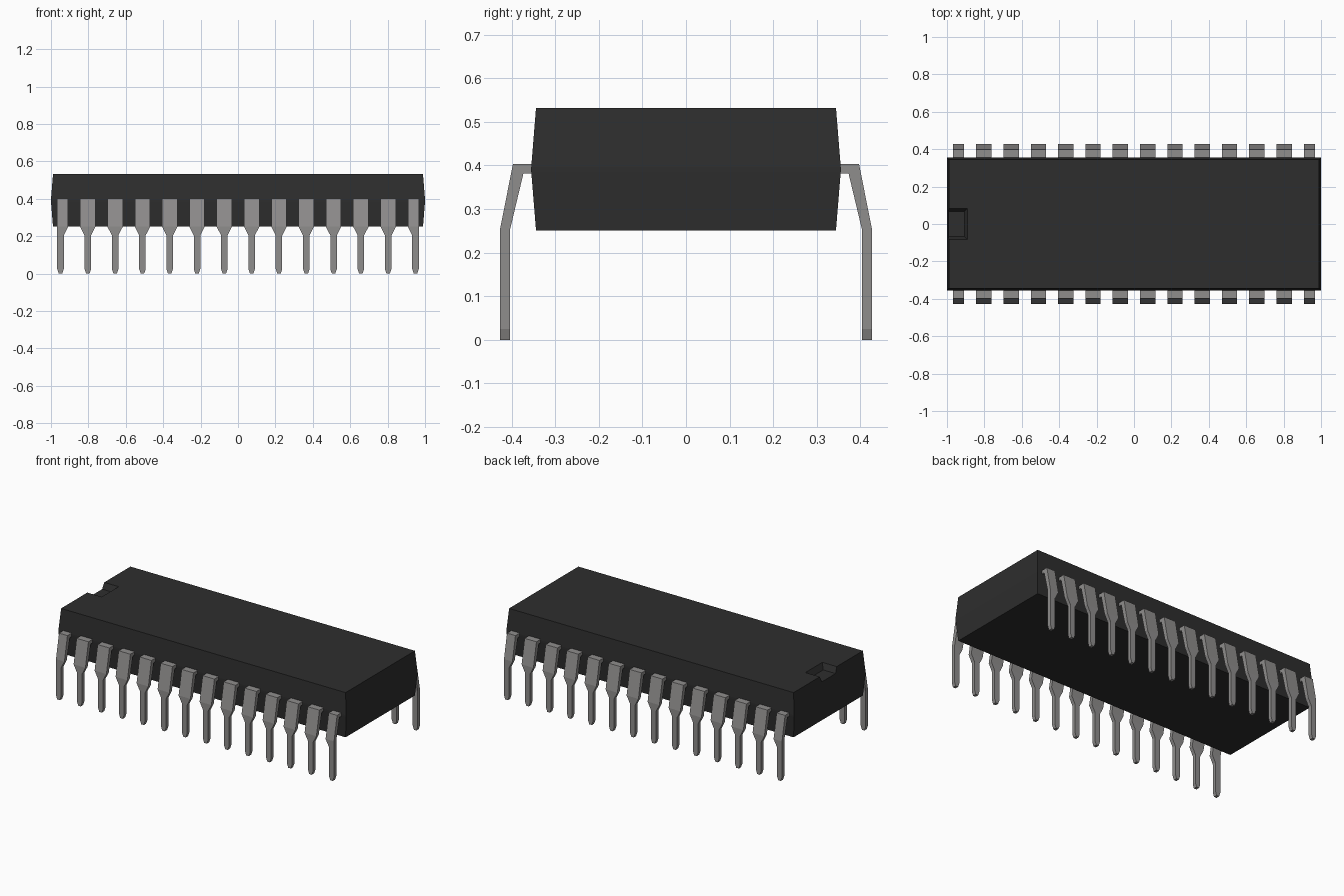
import bpy
import bmesh

if "Cube" in bpy.data.objects:
    bpy.data.objects.remove(bpy.data.objects["Cube"], do_unlink=True)


def material(name, value, metallic=0.0):
    m = bpy.data.materials.new(name)
    m.use_nodes = True
    m.diffuse_color = (*value, 1)
    m.node_tree.nodes["Principled BSDF"].inputs["Base Color"].default_value = (*value, 1)
    return m


BLACK = material("black_plastic", (0.027, 0.027, 0.027))
GREY = material("grey_metal", (0.275, 0.268, 0.265))


def loft(name, rings, mat):
    """Skin a list of four-point rings and cap both ends."""
    bm = bmesh.new()
    loops = [[bm.verts.new(p) for p in ring] for ring in rings]
    for a, b in zip(loops, loops[1:]):
        for i in range(4):
            j = (i + 1) % 4
            bm.faces.new((a[i], a[j], b[j], b[i]))
    bm.faces.new(loops[0])
    bm.faces.new(loops[-1])
    bmesh.ops.recalc_face_normals(bm, faces=bm.faces)
    mesh = bpy.data.meshes.new(name)
    bm.to_mesh(mesh)
    bm.free()
    mesh.materials.append(mat)
    ob = bpy.data.objects.new(name, mesh)
    bpy.context.collection.objects.link(ob)
    return ob


def rect(x0, x1, y, z):
    return [(x0, -y, z), (x1, -y, z), (x1, y, z), (x0, y, z)]


# Moulded body, widest at the parting line
body = loft("body", [rect(-x, x, y, z) for x, y, z in (
    (0.989, 0.344, 0.251), (1.0, 0.355, 0.386),
    (1.0, 0.355, 0.396), (0.989, 0.344, 0.532))], BLACK)

# Drafted orientation notch in the top edge of one end
cutter = loft("notch_cutter", [
    rect(-1.1, -0.906, 0.068, 0.495),
    rect(-1.1, -0.889, 0.084, 0.532),
    rect(-1.1, -0.880, 0.092, 0.552)], BLACK)
cutter.hide_render = True
cut = body.modifiers.new("notch", "BOOLEAN")
cut.operation = "DIFFERENCE"
cut.solver = "EXACT"
cut.object = cutter
bpy.context.view_layer.objects.active = body
bpy.ops.object.modifier_apply(modifier=cut.name)
bpy.data.objects.remove(cutter, do_unlink=True)

# Pin stations: outer (y, z), inner (y, z), half width
WIDE, SLIM, TIP = 0.041, 0.0175, 0.009
STATIONS = [
    ((0.340, 0.403), (0.340, 0.381), WIDE),
    ((0.397, 0.403), (0.373, 0.381), WIDE),
    ((0.427, 0.251), (0.404, 0.251), WIDE),
    ((0.427, 0.205), (0.404, 0.205), SLIM),
    ((0.427, 0.025), (0.404, 0.025), SLIM),
    ((0.427, 0.000), (0.404, 0.000), TIP),
]


def pin(name, x, side, left_max, right_max):
    rings = []
    for (yo, zo), (yi, zi), w in STATIONS:
        a, b = x - min(w, left_max), x + min(w, right_max)
        rings.append([(a, side * yo, zo), (b, side * yo, zo),
                      (b, side * yi, zi), (a, side * yi, zi)])
    return loft(name, rings, GREY)


# Two rows of pins; the end pins have no outer shoulder
COUNT, PITCH = 14, 0.146
for row, side in (("front", -1), ("back", 1)):
    for i in range(COUNT):
        x = (i - (COUNT - 1) / 2) * PITCH
        pin(f"{row}_pin_{i + 1}", x, side,
            SLIM if i == 0 else WIDE,
            SLIM if i == COUNT - 1 else WIDE)
